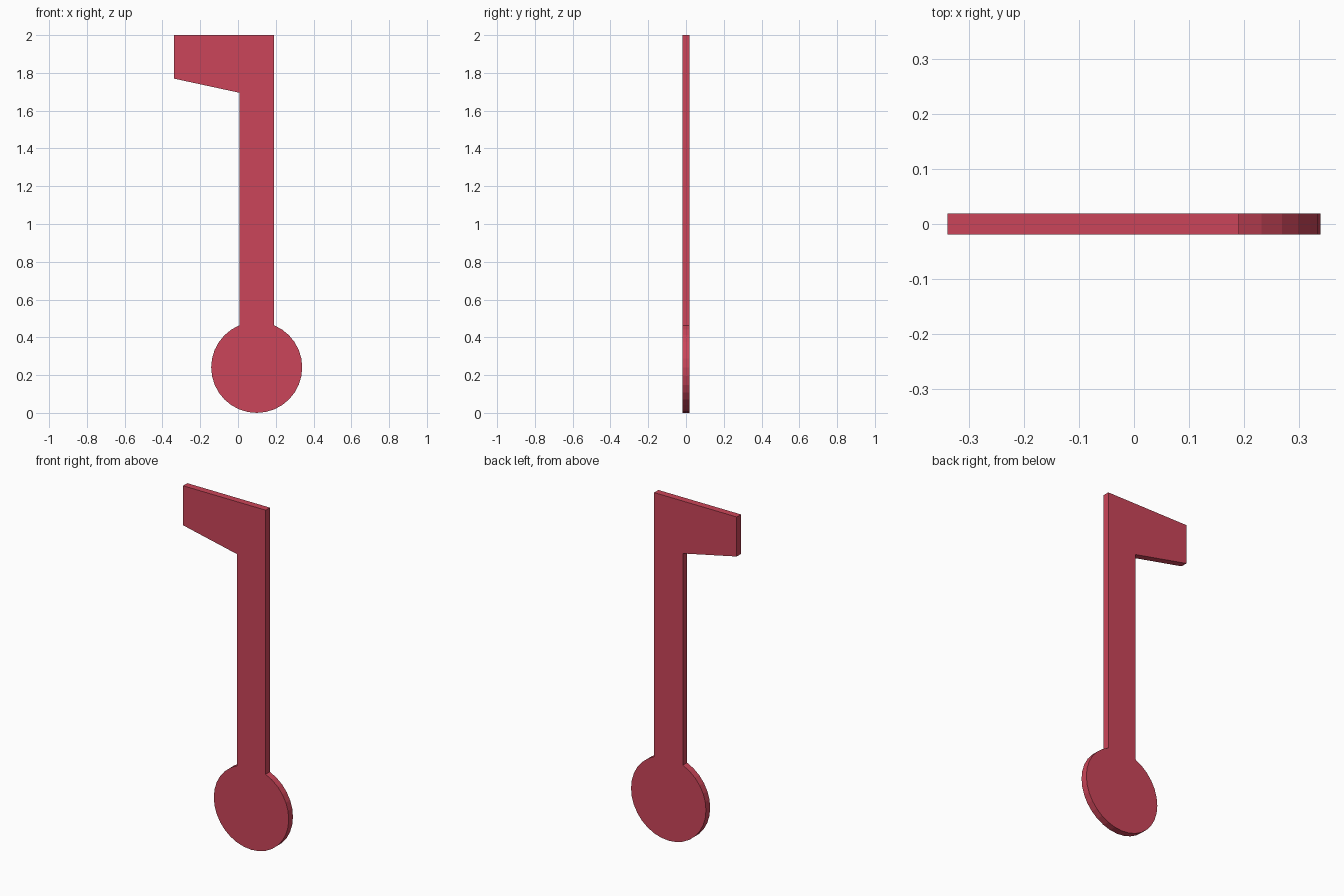
import bpy, bmesh
from math import sin, cos, radians

if "Cube" in bpy.data.objects:
    bpy.data.objects.remove(bpy.data.objects["Cube"])

THICK = 0.039
CX, CZ, R = 0.099, 0.241, 0.241   # round head
STEP = 360 / 32

# Head arc: 32-sided circle, open where the stem joins
outline = []
for i in range(29):
    a = radians(112.5 + i * STEP)
    outline.append((CX + R * cos(a), CZ + R * sin(a)))

# Stem and slanted flag
stem_left, stem_right = outline[0][0], outline[-1][0]
outline += [(stem_right, 2.0), (-0.34, 2.0), (-0.34, 1.77), (stem_left, 1.695)]

# Extrude the outline into a flat plate
bm = bmesh.new()
face = bm.faces.new([bm.verts.new((x, -THICK / 2, z)) for x, z in outline])
ext = bmesh.ops.extrude_face_region(bm, geom=[face], use_keep_orig=True)
moved = [g for g in ext["geom"] if isinstance(g, bmesh.types.BMVert)]
bmesh.ops.translate(bm, verts=moved, vec=(0, THICK, 0))
bmesh.ops.recalc_face_normals(bm, faces=bm.faces)

mesh = bpy.data.meshes.new("note_plate")
bm.to_mesh(mesh)
bm.free()
note = bpy.data.objects.new("note_plate", mesh)
bpy.context.collection.objects.link(note)

# Red material
red = bpy.data.materials.new("red")
red.diffuse_color = (0.60, 0.06, 0.10, 1)
red.use_nodes = True
red.node_tree.nodes["Principled BSDF"].inputs["Base Color"].default_value = red.diffuse_color
mesh.materials.append(red)
